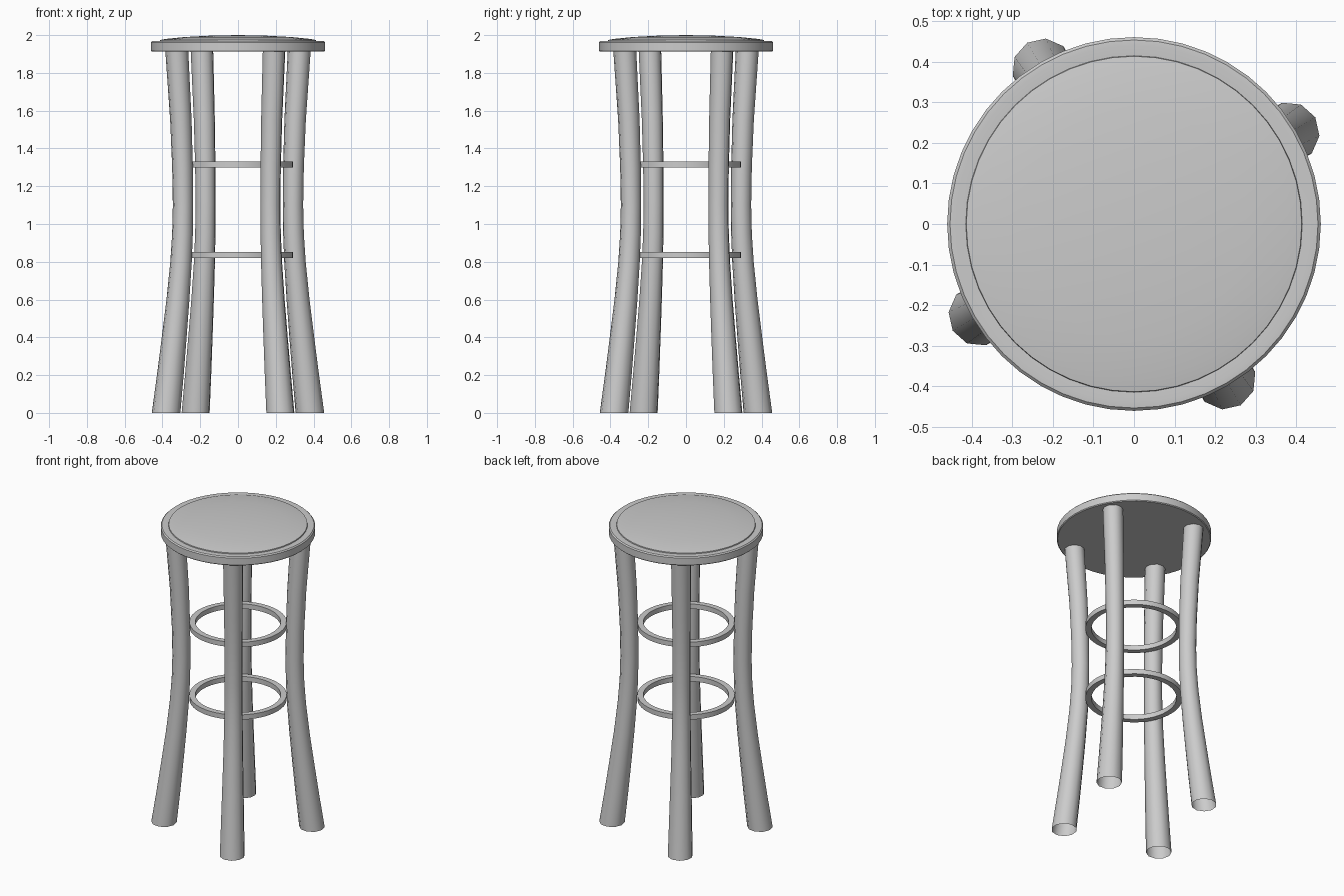
import bpy
import bmesh
from math import cos, sin, tau, radians

cube = bpy.data.objects.get("Cube")
if cube:
    bpy.data.objects.remove(cube)


def loft(name, sections, sides, closed=False):
    """Skin horizontal circles given as (centre x, z, radius); radius 0 is a pole."""
    bm = bmesh.new()
    rings = []
    for cx, z, r in sections:
        if r == 0:
            rings.append([bm.verts.new((cx, 0, z))] * sides)
        else:
            rings.append([bm.verts.new((cx + r * cos(tau * i / sides),
                                        r * sin(tau * i / sides), z))
                          for i in range(sides)])
    pairs = list(zip(rings, rings[1:]))
    if closed:
        pairs.append((rings[-1], rings[0]))
    for low, high in pairs:
        for i in range(sides):
            j = (i + 1) % sides
            corners = dict.fromkeys((low[i], low[j], high[j], high[i]))
            bm.faces.new(list(corners))
    bmesh.ops.recalc_face_normals(bm, faces=bm.faces)
    mesh = bpy.data.meshes.new(name)
    bm.to_mesh(mesh)
    bm.free()
    obj = bpy.data.objects.new(name, mesh)
    bpy.context.collection.objects.link(obj)
    bpy.ops.object.select_all(action='DESELECT')
    obj.select_set(True)
    bpy.context.view_layer.objects.active = obj
    bpy.ops.object.shade_smooth_by_angle(angle=radians(40))
    return obj


# Seat board with rounded rim
seat_profile = [(1.912, 0), (1.912, 0.455), (1.917, 0.46), (1.962, 0.46),
                (1.969, 0.453), (1.97, 0.44), (1.968, 0.415), (1.968, 0)]
loft("seat", [(0, z, r) for z, r in seat_profile], 48)

# Shallow domed cushion
cushion_profile = [(1.965, 0), (1.965, 0.415), (1.974, 0.413), (1.98, 0.38),
                   (1.99, 0.28), (1.997, 0.15), (2.0, 0)]
loft("cushion", [(0, z, r) for z, r in cushion_profile], 48)

# Foot rings
for name, z in (("lower_ring", 0.837), ("upper_ring", 1.314)):
    h, outer, inner = 0.016, 0.29, 0.254
    loft(name, [(0, z - h, inner), (0, z - h, outer),
                (0, z + h, outer), (0, z + h, inner)], 48, closed=True)

# Waisted legs, open at both ends, repeated around the seat
leg_sections = [(0.442, 0, 0.076), (0.416, 0.2, 0.071), (0.392, 0.4, 0.066),
                (0.369, 0.6, 0.061), (0.35, 0.8, 0.057), (0.341, 0.95, 0.055),
                (0.338, 1.1, 0.054), (0.341, 1.3, 0.055), (0.351, 1.55, 0.057),
                (0.376, 1.915, 0.061)]
leg_names = ("back_left_leg", "back_right_leg", "front_right_leg", "front_left_leg")
for k, name in enumerate(leg_names):
    leg = loft(name, leg_sections, 10)
    leg.rotation_euler.z = radians(30.5 + 90 * k)
